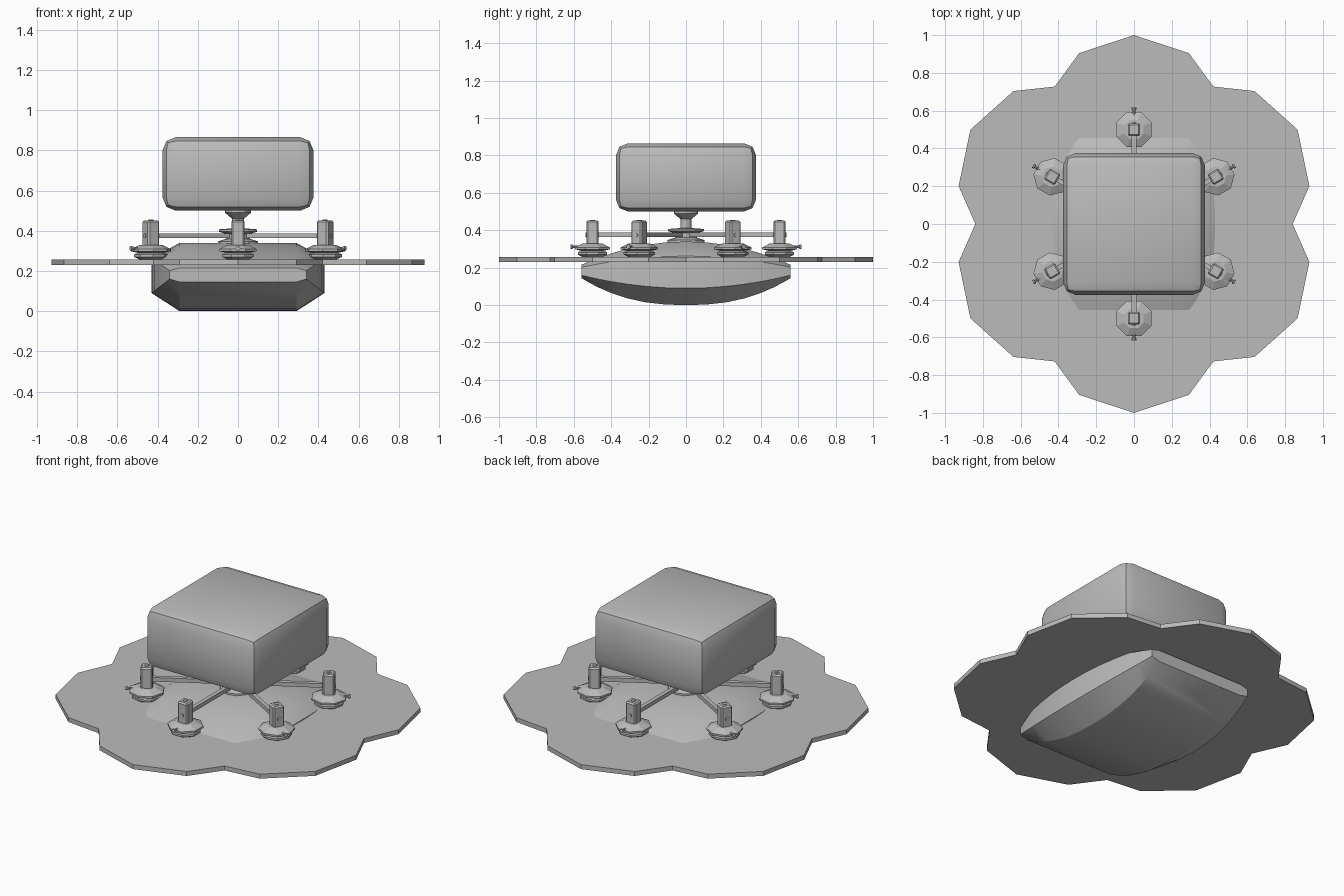
import bpy, bmesh, math
from mathutils import Matrix, Vector

if "Cube" in bpy.data.objects:
    bpy.data.objects.remove(bpy.data.objects["Cube"])

GREY = (0.5, 0.5, 0.5, 1)
grey = bpy.data.materials.new("plain_grey")
grey.use_nodes = True
grey.diffuse_color = GREY
grey.node_tree.nodes["Principled BSDF"].inputs["Base Color"].default_value = GREY


def add_object(name, bm, smooth=None):
    bmesh.ops.recalc_face_normals(bm, faces=bm.faces)
    mesh = bpy.data.meshes.new(name)
    bm.to_mesh(mesh)
    bm.free()
    mesh.materials.append(grey)
    ob = bpy.data.objects.new(name, mesh)
    bpy.context.collection.objects.link(ob)
    if smooth:
        bpy.ops.object.select_all(action='DESELECT')
        ob.select_set(True)
        bpy.context.view_layer.objects.active = ob
        bpy.ops.object.shade_smooth_by_angle(angle=math.radians(smooth))
    return ob


def loft(name, rings, smooth=None, matrix=Matrix()):
    """Skin a list of equal-length rings and cap both ends."""
    bm = bmesh.new()
    loops = [[bm.verts.new(matrix @ Vector(p)) for p in ring] for ring in rings]
    for a, b in zip(loops, loops[1:]):
        for i in range(len(a)):
            j = (i + 1) % len(a)
            bm.faces.new((a[i], a[j], b[j], b[i]))
    bm.faces.new(loops[0])
    bm.faces.new(loops[-1])
    return add_object(name, bm, smooth)


def ring(r, z, n, turn=0.0):
    angles = [math.tau * i / n + turn for i in range(n)]
    return [(r * math.cos(a), r * math.sin(a), z) for a in angles]


def turned(name, profile, n, matrix=Matrix(), turn=0.0, smooth=None):
    return loft(name, [ring(r, z, n, turn) for r, z in profile], smooth, matrix)


def box(name, size, matrix, bevel=0.0, segments=1, smooth=None):
    bm = bmesh.new()
    bmesh.ops.create_cube(bm, size=1, matrix=matrix @ Matrix.Diagonal((*size, 1)))
    if bevel:
        bmesh.ops.bevel(bm, geom=bm.edges[:], offset=bevel, segments=segments,
                        profile=0.5, affect='EDGES')
    return add_object(name, bm, smooth)


# Six-lobed flat plate
outline = []
for lobe in range(6):
    for deg, r in ((0, 0.84), (12.2, 0.95), (30, 1.0), (47.8, 0.95)):
        a = math.radians(60 * lobe + deg)
        outline.append((r * math.cos(a), r * math.sin(a)))
loft("lobed_plate", [[(x, y, z) for x, y in outline] for z in (0.23, 0.257)])

# Lens-shaped hull through the plate
sections = []
STEPS = 16
for i in range(STEPS + 1):
    y = -math.cos(math.pi * i / STEPS)
    t = y * y
    outer = 0.43 - 0.09 * t
    half = [(0.29, 0.145 * t ** 1.2), (outer, 0.09 + 0.07 * t),
            (outer, 0.262 - 0.06 * t), (0.29, 0.34 - 0.125 * t)]
    section = half + [(-x, z) for x, z in reversed(half)]
    sections.append([(x, 0.56 * y, z) for x, z in section])
loft("hull", sections, 30)

# Rounded box on top, carried by a flared neck
box("upper_box", (0.75, 0.75, 0.365), Matrix.Translation((0, 0, 0.6825)), 0.065, 2, 30)
turned("neck", [(0.03, 0.40), (0.03, 0.46), (0.065, 0.49), (0.065, 0.51)], 12, smooth=30)
turned("hub", [(0.1, 0.335), (0.1, 0.347), (0.06, 0.36), (0.06, 0.385),
               (0.095, 0.395), (0.095, 0.407), (0.03, 0.412)], 12)

# Six arms, each ending in a nozzle with its post and pin
for k in range(6):
    spin = Matrix.Rotation(math.radians(30 + 60 * k), 4, 'Z')
    place = spin @ Matrix.Translation((0.5, 0, 0))
    box(f"arm_{k}", (0.46, 0.024, 0.024), spin @ Matrix.Translation((0.27, 0, 0.375)))
    box(f"post_{k}", (0.066, 0.066, 0.135), place @ Matrix.Translation((0, 0, 0.384)),
        0.008)
    turned(f"post_cap_{k}", [(0.014, 0.44), (0.014, 0.455)], 6, place)
    turned(f"nozzle_{k}", [(0.06, 0.258), (0.085, 0.27), (0.085, 0.282), (0.065, 0.29),
                           (0.10, 0.298), (0.10, 0.309), (0.055, 0.33)], 8, place,
           math.pi / 8)
    lying = place @ Matrix.Translation((0, 0, 0.312)) @ Matrix.Rotation(math.pi / 2, 4, 'Y')
    turned(f"pin_{k}", [(0.007, 0.05), (0.007, 0.105), (0.012, 0.106), (0.012, 0.117)],
           8, lying)
    # Small bolt head on the outer face of the post
    bolt = place @ Matrix.Translation((0, 0, 0.375)) @ Matrix.Rotation(math.pi / 2, 4, 'Y')
    turned(f"post_bolt_{k}", [(0.012, 0.03), (0.012, 0.037)], 6, bolt)
